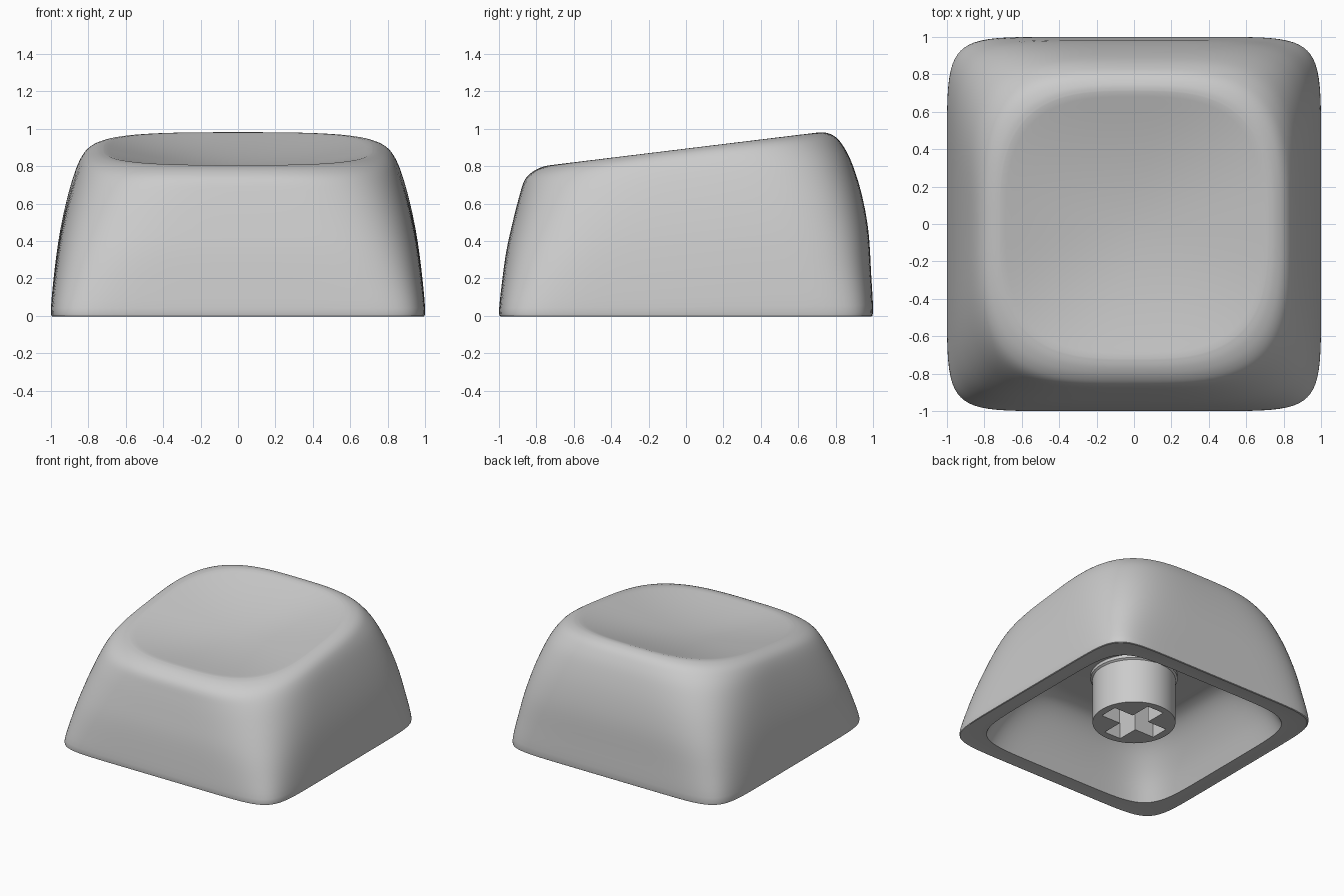
import bpy, bmesh, math

old = bpy.data.objects.get("Cube")
if old:
    bpy.data.objects.remove(old, do_unlink=True)

SEGMENTS = 128
DISH_DEPTH = 0.09

grey = bpy.data.materials.new("plain grey plastic")
grey.use_nodes = True
grey.diffuse_color = (0.6, 0.6, 0.6, 1)
grey.node_tree.nodes["Principled BSDF"].inputs["Base Color"].default_value = (0.6, 0.6, 0.6, 1)


def rim_height(y):
    """Tilted rim plane."""
    return 0.894 + 0.122 * y


def ring(half_x, front, back, power, height):
    """Squircle ring, denser at the corners; height is a function of y."""
    centre, half_y = (back - front) / 2, (back + front) / 2
    points = []
    for i in range(SEGMENTS):
        t = math.tau * i / SEGMENTS
        a = t + 0.15 * math.sin(4 * t)
        c, s = math.cos(a), math.sin(a)
        r = (abs(c) ** power + abs(s) ** power) ** (-1 / power)
        y = centre + half_y * r * s
        points.append((half_x * r * c, y, height(y)))
    return points


def smooth_rows(rows, steps=4):
    """Catmull-Rom interpolation through the key rows."""
    padded = [rows[0]] + rows + [rows[-1]]
    result = []
    for p, q, r, s in zip(padded, padded[1:], padded[2:], padded[3:]):
        for k in range(steps):
            t = k / steps
            result.append([b + 0.5 * t * (c - a + t * (2 * a - 5 * b + 4 * c - d
                           + t * (3 * (b - c) + d - a)))
                           for a, b, c, d in zip(p, q, r, s)])
    return result + [rows[-1]]


def loft(name, rings):
    """Skin a stack of rings and close both ends."""
    bm = bmesh.new()
    loops = [[bm.verts.new(p) for p in points] for points in rings]
    n = len(loops[0])
    for low, high in zip(loops, loops[1:]):
        for i in range(n):
            j = (i + 1) % n
            bm.faces.new((low[i], low[j], high[j], high[i]))
    bm.faces.new(loops[0][::-1])
    bm.faces.new(loops[-1])
    bmesh.ops.recalc_face_normals(bm, faces=bm.faces)
    mesh = bpy.data.meshes.new(name)
    bm.to_mesh(mesh)
    bm.free()
    mesh.materials.append(grey)
    obj = bpy.data.objects.new(name, mesh)
    bpy.context.collection.objects.link(obj)
    return obj


def shade(obj, degrees):
    bpy.ops.object.select_all(action="DESELECT")
    obj.select_set(True)
    bpy.context.view_layer.objects.active = obj
    bpy.ops.object.shade_smooth_by_angle(angle=math.radians(degrees))


# Hollow underside, ceiling to opening: height, half width, squareness
cavity = [(0.455, 0.45, 4), (0.448, 0.54, 4.2), (0.41, 0.63, 4.5), (0.32, 0.715, 5),
          (0.17, 0.8, 5.8), (0, 0.87, 6.5)]
rings = [ring(w, w, w, p, lambda y, z=z: z) for z, w, p in smooth_rows(cavity)]

# Outer wall: fraction of rim height, half width, front, back, squareness
wall = [(0, 0.98, 0.98, 0.98, 9), (0.018, 1, 1, 1, 9),
        (0.22, 0.985, 0.985, 0.99, 7), (0.45, 0.957, 0.96, 0.975, 5.4),
        (0.65, 0.92, 0.925, 0.938, 4.5), (0.82, 0.877, 0.89, 0.885, 3.9),
        (0.92, 0.84, 0.863, 0.835, 3.5), (0.97, 0.803, 0.82, 0.793, 3.3),
        (0.995, 0.755, 0.767, 0.745, 3.15), (1, 0.715, 0.72, 0.71, 3.05)]
rings += [ring(w, f, b, p, lambda y, h=h: h * rim_height(y))
          for h, w, f, b, p in smooth_rows(wall)]

# Scooped top
DISH_STEPS = 24
for k in range(1, DISH_STEPS):
    s = 1 - k / DISH_STEPS
    drop = DISH_DEPTH * (1 - s * s) ** 1.08
    rings.append(ring(0.715 * s, 0.72 * s, 0.71 * s, 2 + 1.05 * s,
                      lambda y, d=drop: rim_height(y) - d))
shell = loft("cap_shell", rings)
shade(shell, 40)

# Stem flaring slightly at the ceiling
stem = loft("stem", [ring(r, r, r, 2, lambda y, z=z: z)
                     for z, r in ((0.055, 0.31), (0.42, 0.31), (0.43, 0.325), (0.5, 0.325))])

# Cross-shaped socket cut into the stem
ARM, HALF = 0.25, 0.075
outline = []
for quarter in range(4):
    c, s = round(math.cos(quarter * math.pi / 2)), round(math.sin(quarter * math.pi / 2))
    for x, y in ((ARM, -HALF), (ARM, HALF), (HALF, HALF)):
        outline.append((c * x - s * y, s * x + c * y))
cutter = loft("socket_cutter", [[(x, y, z) for x, y in outline] for z in (-0.1, 0.42)])
cutter.hide_render = True
cut = stem.modifiers.new("socket", "BOOLEAN")
cut.operation = "DIFFERENCE"
cut.solver = "EXACT"
cut.object = cutter
bpy.context.view_layer.objects.active = stem
bpy.ops.object.modifier_apply(modifier=cut.name)
bpy.data.objects.remove(cutter, do_unlink=True)
shade(stem, 30)
